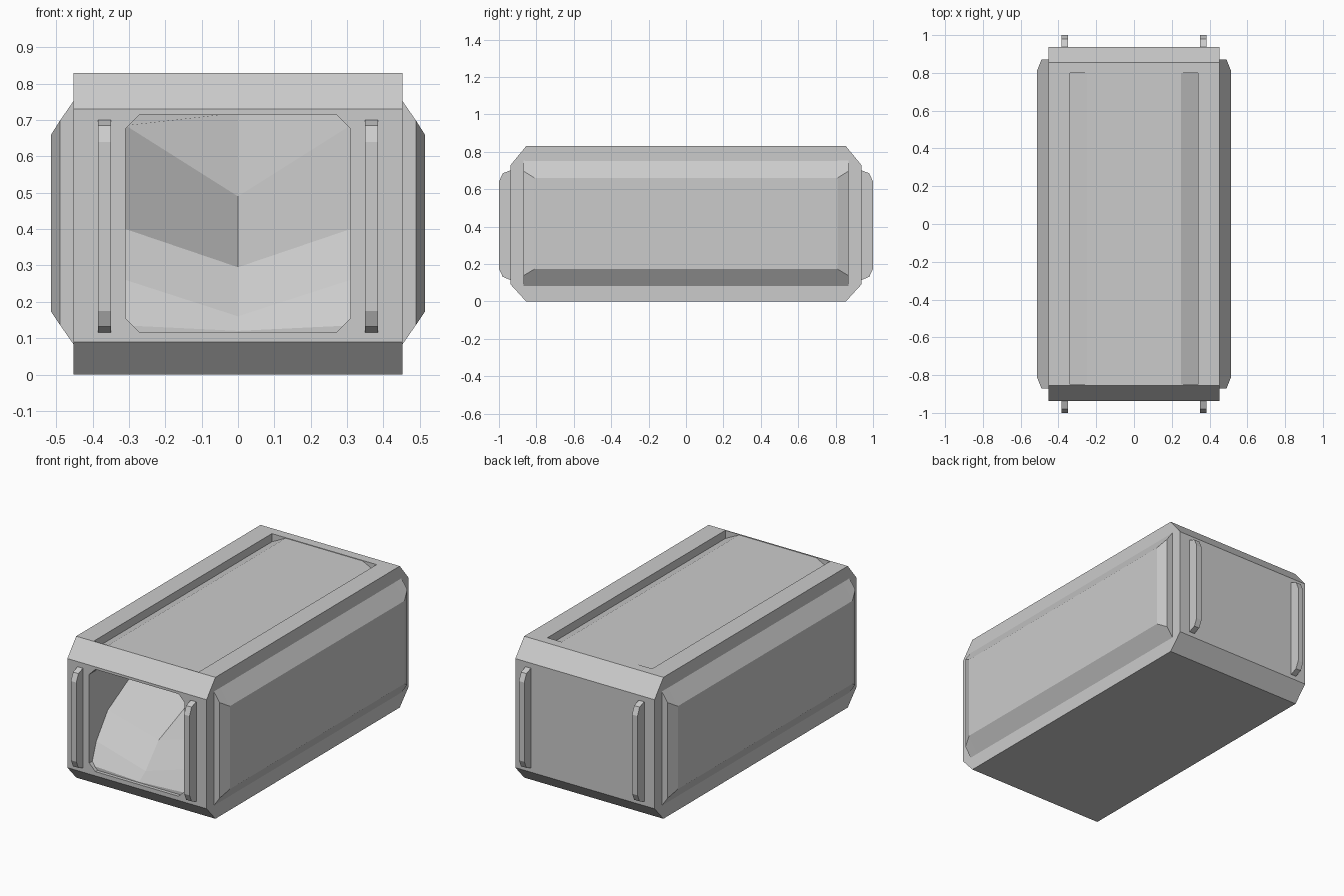
import bpy, bmesh

if "Cube" in bpy.data.objects:
    bpy.data.objects.remove(bpy.data.objects["Cube"])

gray = bpy.data.materials.new("light_gray")
gray.diffuse_color = (0.6, 0.6, 0.6, 1)
gray.use_nodes = True
gray.node_tree.nodes["Principled BSDF"].inputs["Base Color"].default_value = gray.diffuse_color


def finish(name, bm):
    bmesh.ops.recalc_face_normals(bm, faces=bm.faces)
    me = bpy.data.meshes.new(name)
    bm.to_mesh(me)
    bm.free()
    me.materials.append(gray)
    ob = bpy.data.objects.new(name, me)
    bpy.context.collection.objects.link(ob)
    return ob


def prism(name, pts, axis, a, b):
    """Extrude a closed 2D profile along x (pts are y,z) or y (pts are x,z)."""
    bm = bmesh.new()
    place = (lambda p, t: (t, p[0], p[1])) if axis == "x" else (lambda p, t: (p[0], t, p[1]))
    lo = [bm.verts.new(place(p, a)) for p in pts]
    hi = [bm.verts.new(place(p, b)) for p in pts]
    bm.faces.new(lo)
    bm.faces.new(hi)
    for i in range(len(pts)):
        j = (i + 1) % len(pts)
        bm.faces.new((lo[i], lo[j], hi[j], hi[i]))
    return finish(name, bm)


def loft(name, rings):
    """Skin equal-length rings and cap both ends."""
    bm = bmesh.new()
    vs = [[bm.verts.new(p) for p in r] for r in rings]
    for r, s in zip(vs, vs[1:]):
        for i in range(len(r)):
            j = (i + 1) % len(r)
            bm.faces.new((r[i], r[j], s[j], s[i]))
    bm.faces.new(vs[0])
    bm.faces.new(vs[-1])
    return finish(name, bm)


def cut(ob, cutter):
    mod = ob.modifiers.new("cut", "BOOLEAN")
    mod.operation = "DIFFERENCE"
    mod.solver = "EXACT"
    mod.object = cutter
    cutter.hide_render = True
    cutter.hide_viewport = True


# Main body with chamfered ends
E, T = 0.937, 0.855
body = prism("body", [(-T, 0), (T, 0), (E, 0.09), (E, 0.73), (T, 0.83),
                      (-T, 0.83), (-E, 0.73), (-E, 0.09)], "x", -0.452, 0.452)

# Sunken lid with sloping edges
cut(body, prism("lid_cutter", [(-0.34, 0.9), (-0.34, 0.782), (-0.25, 0.827),
                               (0.25, 0.827), (0.34, 0.782), (0.34, 0.9)], "y", -0.85, 0.8))

# Front opening with clipped corners
X, L, H, C = 0.31, 0.115, 0.715, 0.04
cut(body, prism("opening_cutter", [(-X + C, L), (X - C, L), (X, L + C), (X, H - C),
                                   (X - C, H), (-X + C, H), (-X, H - C), (-X, L + C)],
                "y", -1.1, -0.03))

# Creased filling inside the opening: depth at sides, depth at middle, side height, middle height
rows = [(0.02, 0.02, 0.135, 0.12), (0.065, 0.08, 0.26, 0.16), (0.17, 0.20, 0.40, 0.295),
        (0.69, 0.69, 0.685, 0.49), (0.88, 0.88, 0.72, 0.72)]
W = 0.309
loft("filling", [[(-W, ds - E, 0.112), (-W, ds - E, zs), (0, dm - E, zm),
                  (W, ds - E, zs), (W, ds - E, 0.112)] for ds, dm, zs, zm in rows])

for s, side in ((-1, "left"), (1, "right")):
    # Raised side panel with sloping borders
    def ring(y, x, z0, z1):
        return [(s * 0.44, y, 0.065), (s * 0.44, y, 0.77), (s * x, y, z1), (s * x, y, z0)]
    loft(side + "_panel", [ring(-0.87, 0.49, 0.137, 0.698), ring(-0.81, 0.514, 0.173, 0.66),
                           ring(0.81, 0.514, 0.173, 0.66), ring(0.87, 0.49, 0.137, 0.698)])
    # Upright grab bars on both ends
    for e, end in ((-1, "front"), (1, "back")):
        prf = [(0.93, 0.115), (0.94, 0.115), (0.98, 0.132), (1, 0.175),
               (1, 0.64), (0.98, 0.685), (0.94, 0.70), (0.93, 0.70)]
        prism(f"{end}_{side}_handle", [(e * y, z) for y, z in prf], "x", s * 0.35, s * 0.385)
